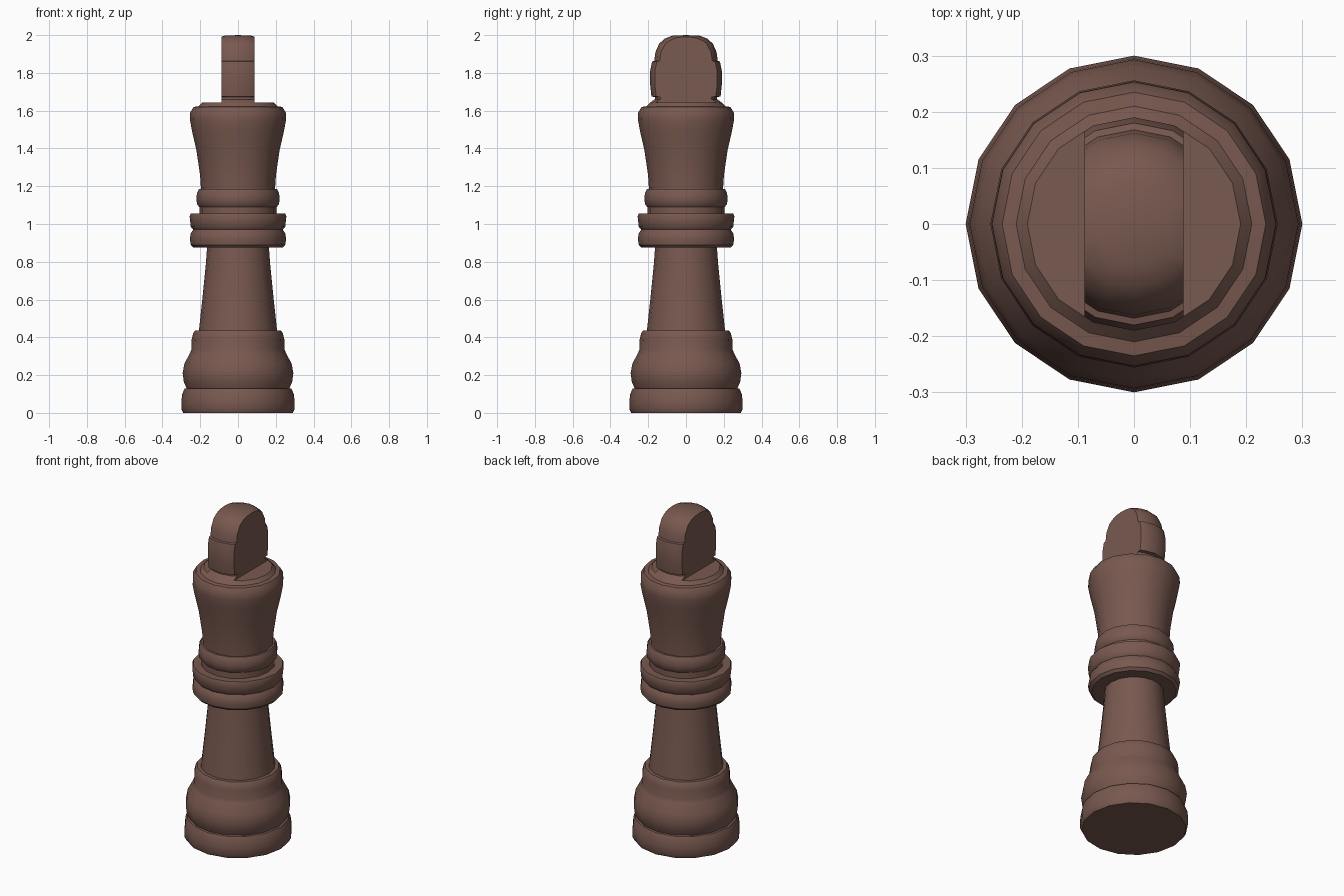
import bpy, bmesh, math

if "Cube" in bpy.data.objects:
    bpy.data.objects.remove(bpy.data.objects["Cube"])

SIDES = 16
wood = bpy.data.materials.new("dark brown wood")
wood.diffuse_color = (0.19, 0.10, 0.08, 1)
wood.use_nodes = True
wood.node_tree.nodes["Principled BSDF"].inputs["Base Color"].default_value = wood.diffuse_color


def lathe(name, profile, slab=None):
    """Turn an (r, z) profile, listed bottom to top, around z."""
    bm = bmesh.new()
    rings = []
    for r, z in profile:
        if r == 0:
            rings.append([bm.verts.new((0, 0, z))] * SIDES)
        else:
            rings.append([bm.verts.new((r * math.cos(math.tau * i / SIDES),
                                        r * math.sin(math.tau * i / SIDES), z))
                          for i in range(SIDES)])
    for a, b in zip(rings, rings[1:]):
        for i in range(SIDES):
            j = (i + 1) % SIDES
            bm.faces.new(list(dict.fromkeys((a[i], a[j], b[j], b[i]))))
    if slab:  # slice both sides flat and close the cuts
        for s in (1, -1):
            cut = bmesh.ops.bisect_plane(
                bm, geom=bm.verts[:] + bm.edges[:] + bm.faces[:],
                plane_co=(s * slab, 0, 0), plane_no=(s, 0, 0), clear_outer=True)
            edges = [e for e in cut["geom_cut"] if isinstance(e, bmesh.types.BMEdge)]
            bottom = [v for v in {v for e in edges for v in e.verts}
                      if abs(v.co.z - profile[0][1]) < 1e-5]
            if len(bottom) == 2 and not bm.edges.get(bottom):
                edges.append(bm.edges.new(bottom))
            bmesh.ops.contextual_create(bm, geom=edges)
    bmesh.ops.recalc_face_normals(bm, faces=bm.faces[:])
    # open shells: make sure normals point away from the axis
    score = sum((f.normal.x * f.calc_center_median().x +
                 f.normal.y * f.calc_center_median().y) * f.calc_area() for f in bm.faces)
    if score < 0:
        bmesh.ops.reverse_faces(bm, faces=bm.faces[:])
    mesh = bpy.data.meshes.new(name)
    bm.to_mesh(mesh)
    bm.free()
    mesh.materials.append(wood)
    ob = bpy.data.objects.new(name, mesh)
    bpy.context.collection.objects.link(ob)
    bpy.ops.object.select_all(action='DESELECT')
    ob.select_set(True)
    bpy.context.view_layer.objects.active = ob
    bpy.ops.object.shade_smooth_by_angle(angle=math.radians(35))
    return ob


# Foot disc, rounded bulge and step
lathe("foot", [(0, 0), (0.29, 0), (0.30, 0.02), (0.30, 0.06), (0.295, 0.10),
               (0.283, 0.128), (0.272, 0.13)])
lathe("bulge", [(0.272, 0.13), (0.287, 0.165), (0.293, 0.21), (0.284, 0.26),
                (0.255, 0.315), (0.247, 0.335), (0.245, 0.39), (0.238, 0.42),
                (0.228, 0.435), (0.207, 0.435)])
# Tapered stem
lathe("stem", [(0.207, 0.435), (0.188, 0.61), (0.17, 0.79), (0.164, 0.875)])
# Double collar and neck ring
lathe("collar", [(0.164, 0.875), (0.235, 0.875), (0.25, 0.89), (0.255, 0.92),
                 (0.25, 0.95), (0.237, 0.97), (0.25, 0.985), (0.256, 1.04),
                 (0.25, 1.055), (0.205, 1.055)])
lathe("neck_ring", [(0.205, 1.055), (0.205, 1.09), (0.217, 1.105), (0.221, 1.135),
                    (0.217, 1.165), (0.207, 1.185), (0.196, 1.185)])
# Flared head
lathe("head", [(0.196, 1.185), (0.201, 1.26), (0.22, 1.39), (0.243, 1.49),
               (0.254, 1.55), (0.253, 1.59), (0.235, 1.62), (0.21, 1.623),
               (0.19, 1.643), (0, 1.643)])
# Domed finial sliced into a slab
lathe("finial", [(0.19, 1.643), (0.165, 1.66), (0.165, 1.672), (0.183, 1.675),
                 (0.19, 1.74), (0.19, 1.81), (0.18, 1.86), (0.168, 1.863),
                 (0.162, 1.91), (0.142, 1.955), (0.11, 1.983), (0.07, 1.997),
                 (0, 2.0)], slab=0.088)
